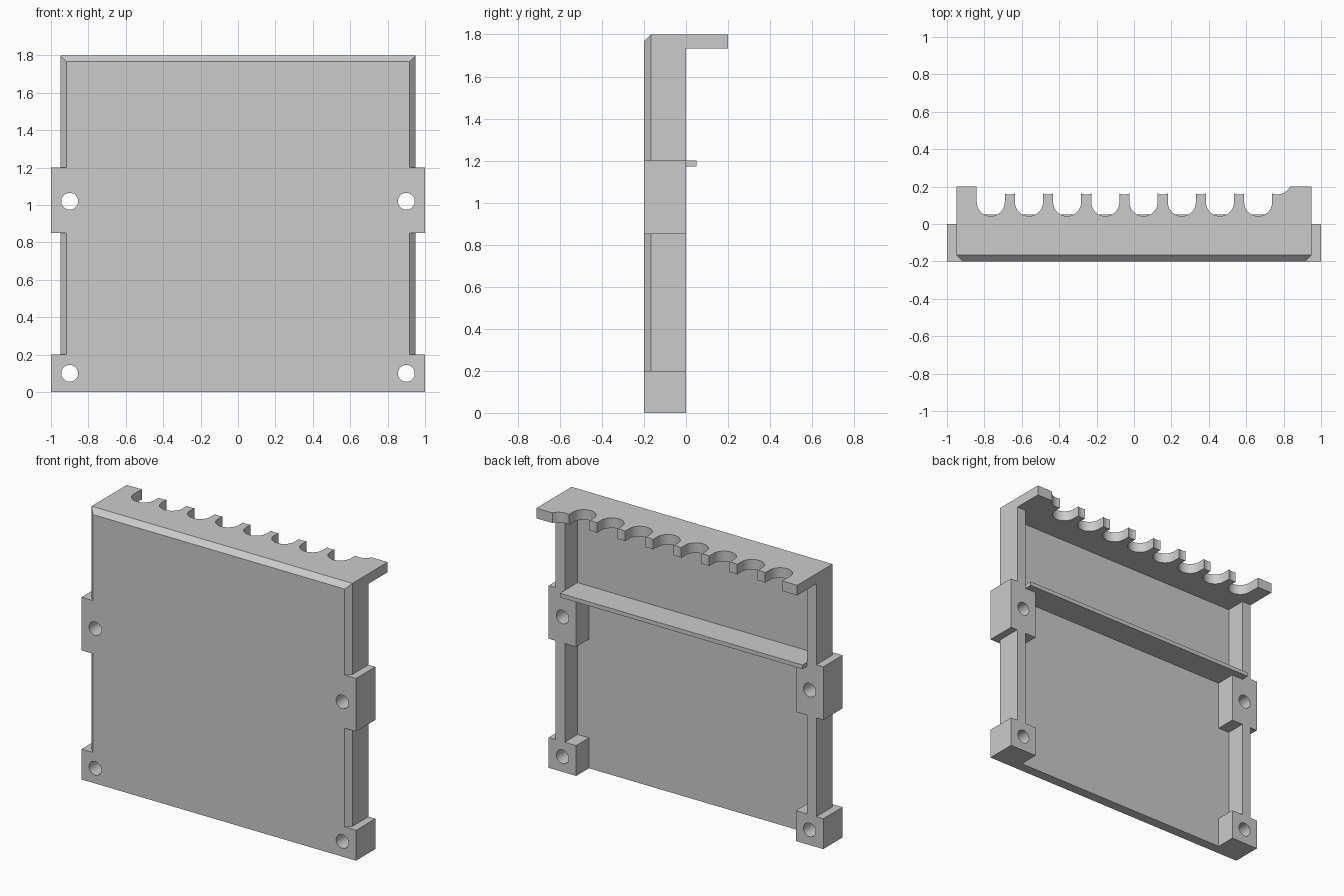
import bpy
import bmesh
from math import pi, sin, cos, asin, acos, radians
from mathutils import Matrix

if "Cube" in bpy.data.objects:
    bpy.data.objects.remove(bpy.data.objects["Cube"])

WALL = 0.067      # panel, wall and shelf thickness
HALF = 0.95       # half width of the body
TOP = 1.8
FRONT = -0.2

grey = bpy.data.materials.new("plain grey")
grey.use_nodes = True
grey.diffuse_color = (0.6, 0.6, 0.6, 1)
grey.node_tree.nodes["Principled BSDF"].inputs["Base Color"].default_value = (0.6, 0.6, 0.6, 1)


def finish(name, bm):
    bmesh.ops.recalc_face_normals(bm, faces=bm.faces)
    mesh = bpy.data.meshes.new(name)
    bm.to_mesh(mesh)
    bm.free()
    mesh.materials.append(grey)
    obj = bpy.data.objects.new(name, mesh)
    bpy.context.collection.objects.link(obj)
    return obj


def box_mesh(x, y, z):
    bm = bmesh.new()
    bmesh.ops.create_cube(bm, size=1)
    for v in bm.verts:
        for i, (low, high) in enumerate((x, y, z)):
            v.co[i] = low if v.co[i] < 0 else high
    return bm


def box(name, x, y, z):
    return finish(name, box_mesh(x, y, z))


def cut(obj, cutter):
    mod = obj.modifiers.new("cut", "BOOLEAN")
    mod.operation = "DIFFERENCE"
    mod.solver = "EXACT"
    mod.object = cutter


def hide(obj):
    obj.hide_render = True
    obj.hide_set(True)


# Body: block with chamfered front side and top edges
bm = box_mesh((-HALF, HALF), (FRONT, 0), (0, TOP))
rim = [e for e in bm.edges
       if all(v.co.y < -0.1 for v in e.verts) and any(v.co.z > 1 for v in e.verts)]
bmesh.ops.bevel(bm, geom=rim, offset=WALL / 2, segments=1, affect="EDGES")
body = finish("body", bm)

# Hollow the body from behind, leaving panel, side walls and top
inner = HALF - WALL
cavity = box("cavity_cutter", (-inner, inner), (FRONT + WALL, 0.1), (-0.1, TOP - WALL))
cut(body, cavity)
hide(cavity)

# Screw bosses with through holes, mirrored left and right
for level, low, high, hole_z in (("lower", 0, 0.2, 0.1), ("upper", 0.85, 1.2, 1.02)):
    for side, s in (("left", 1), ("right", -1)):
        boss = box(f"{level}_{side}_boss", sorted((0.8 * s, s)), (FRONT, 0), (low, high))
        bm = bmesh.new()
        bmesh.ops.create_cone(
            bm, cap_ends=True, segments=32, radius1=0.045, radius2=0.045, depth=1,
            matrix=Matrix.Translation((0.9 * s, 0, hole_z)) @ Matrix.Rotation(pi / 2, 4, "X"))
        hole = finish(f"{level}_{side}_hole_cutter", bm)
        cut(body, hole)
        cut(boss, hole)
        hide(hole)

# Thin ledge across the back
box("ledge", (-inner, inner), (FRONT + WALL, 0.05), (1.173, 1.2))


# Top shelf: outline with a row of round notches and dished teeth
def arc(cx, cy, r, start, end, steps):
    angles = [start + (end - start) * i / steps for i in range(steps + 1)]
    return [(cx + r * cos(a), cy + r * sin(a)) for a in angles]


R, PITCH, COUNT, FIRST, EDGE = 0.075, 0.2043, 8, -0.766, 0.2
NOTCH_Y, DISH_Y = 0.117, 0.233
outline = [(-HALF, 0), (-HALF, EDGE), (FIRST - R, EDGE)]
tooth = asin((PITCH / 2 - R) / R)
for i in range(COUNT):
    cx = FIRST + i * PITCH
    outline += arc(cx, NOTCH_Y, R, pi, 2 * pi, 20)
    end = acos((DISH_Y - EDGE) / R) if i == COUNT - 1 else tooth
    outline += arc(cx + PITCH / 2, DISH_Y, R, -pi / 2 - tooth, -pi / 2 + end, 8)
outline += [(HALF, EDGE), (HALF, 0)]

bm = bmesh.new()
face = bm.faces.new([bm.verts.new((x, y, TOP - WALL)) for x, y in outline])
grown = bmesh.ops.extrude_face_region(bm, geom=[face])["geom"]
bmesh.ops.translate(bm, vec=(0, 0, WALL),
                    verts=[g for g in grown if isinstance(g, bmesh.types.BMVert)])
finish("notched_shelf", bm)

# Apply the cuts, then smooth round surfaces while keeping edges sharp
bpy.context.view_layer.update()
for obj in [o for o in bpy.context.collection.objects if o.type == "MESH" and not o.hide_render]:
    if obj.modifiers:
        graph = bpy.context.evaluated_depsgraph_get()
        obj.data = bpy.data.meshes.new_from_object(obj.evaluated_get(graph))
        obj.modifiers.clear()
    obj.data.shade_smooth()
    obj.data.set_sharp_from_angle(angle=radians(30))
